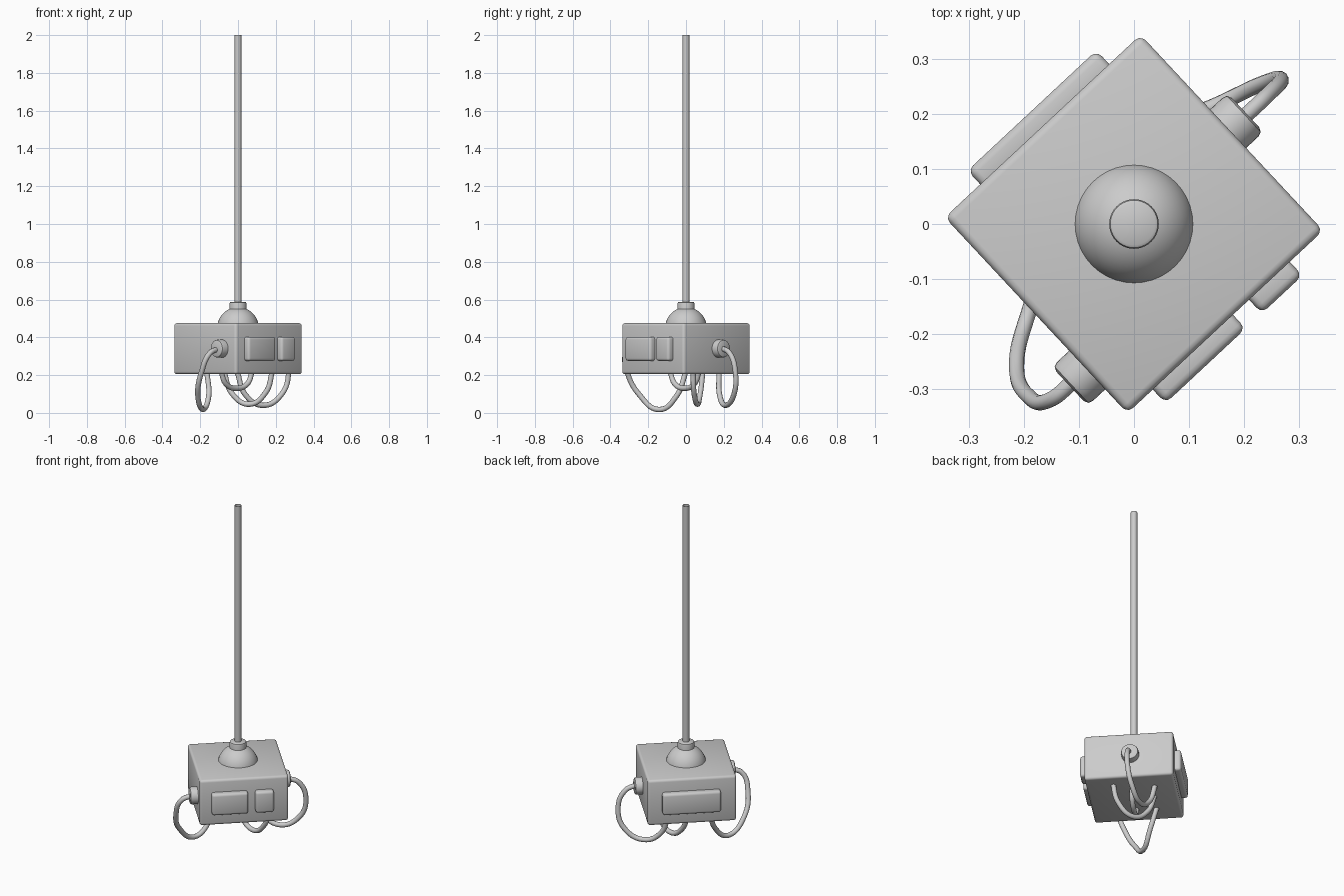
import bpy, bmesh, math
from mathutils import Matrix, Vector

if "Cube" in bpy.data.objects:
    bpy.data.objects.remove(bpy.data.objects["Cube"])

TURN = Matrix.Rotation(math.radians(43), 4, 'Z')   # housing is turned on its axis


def finish(name, bm, matrix=Matrix.Identity(4), angle=40):
    mesh = bpy.data.meshes.new(name)
    bm.to_mesh(mesh)
    bm.free()
    obj = bpy.data.objects.new(name, mesh)
    obj.matrix_world = matrix
    bpy.context.collection.objects.link(obj)
    bpy.ops.object.select_all(action='DESELECT')
    obj.select_set(True)
    bpy.context.view_layer.objects.active = obj
    bpy.ops.object.shade_smooth_by_angle(angle=math.radians(angle))
    return obj


def rounded_box(name, lo, hi, bevel):
    lo, hi = Vector(lo), Vector(hi)
    bm = bmesh.new()
    bmesh.ops.create_cube(bm, size=1, matrix=Matrix.Translation((lo + hi) / 2)
                          @ Matrix.Diagonal((*(hi - lo), 1)))
    bmesh.ops.bevel(bm, geom=bm.edges[:], offset=bevel, segments=3,
                    profile=0.5, affect='EDGES')
    return finish(name, bm, TURN)


def lathe(name, profile, matrix=Matrix.Identity(4), steps=40):
    bm = bmesh.new()
    verts = [bm.verts.new((r, 0, z)) for r, z in profile]
    edges = [bm.edges.new(p) for p in zip(verts, verts[1:])]
    bmesh.ops.spin(bm, geom=verts + edges, cent=(0, 0, 0), axis=(0, 0, 1),
                   angle=math.tau, steps=steps, use_duplicate=False)
    bmesh.ops.remove_doubles(bm, verts=bm.verts, dist=1e-5)
    bmesh.ops.recalc_face_normals(bm, faces=bm.faces)
    return finish(name, bm, matrix)


def cable(name, points, radius=0.014):
    curve = bpy.data.curves.new(name, 'CURVE')
    curve.dimensions = '3D'
    curve.bevel_depth = radius
    curve.bevel_resolution = 4
    spline = curve.splines.new('BEZIER')
    spline.resolution_u = 10
    spline.bezier_points.add(len(points) - 1)
    for bp, co in zip(spline.bezier_points, points):
        bp.co = co
        bp.handle_left_type = bp.handle_right_type = 'AUTO'
    obj = bpy.data.objects.new(name, curve)
    bpy.context.collection.objects.link(obj)
    return obj


# Housing and raised panels
rounded_box("housing", (-0.243, -0.243, 0.205), (0.243, 0.243, 0.475), 0.014)
rounded_box("large_panel", (-0.18, -0.277, 0.275), (0.019, -0.22, 0.402), 0.014)
rounded_box("small_panel", (0.059, -0.277, 0.275), (0.16, -0.22, 0.402), 0.014)
rounded_box("rear_panel", (-0.155, 0.22, 0.275), (0.165, 0.277, 0.402), 0.014)

# Dome mount on top
dome = [(0.11 * math.cos(a), 0.45 + 0.11 * math.sin(a))
        for a in [math.radians(90 * i / 12) for i in range(12)]]
lathe("dome_mount", dome + [(0, 0.56)])
lathe("collar", [(0, 0.53), (0.045, 0.53), (0.045, 0.578), (0.043, 0.585),
                 (0.038, 0.588), (0, 0.588)])

# Long hanging rod, open at the ends
bm = bmesh.new()
bmesh.ops.create_cone(bm, cap_ends=False, segments=24, radius1=0.018,
                      radius2=0.018, depth=1.45,
                      matrix=Matrix.Translation((0, 0, 1.275)))
finish("rod", bm)

# Cable sockets on two opposite sides
socket = [(0, -0.02), (0.048, -0.02), (0.048, 0.03), (0.045, 0.039),
          (0.036, 0.043), (0, 0.043)]
for name, side, y in (("right_socket", 1, 0.01), ("left_socket", -1, -0.136)):
    lathe(name, socket, TURN @ Matrix.Translation((side * 0.243, y, 0.34))
          @ Matrix.Rotation(side * math.pi / 2, 4, 'Y'), 32)

# Drooping cables
cable("left_cable", [(-0.10, -0.275, 0.34), (-0.15, -0.318, 0.315),
                     (-0.192, -0.312, 0.22), (-0.213, -0.25, 0.10),
                     (-0.185, -0.14, 0.018), (-0.155, -0.05, 0.09),
                     (-0.165, 0.0, 0.22)])
cable("right_cable", [(0.19, 0.185, 0.345), (0.24, 0.232, 0.315),
                      (0.267, 0.262, 0.21), (0.228, 0.253, 0.095),
                      (0.13, 0.208, 0.04), (0.04, 0.178, 0.095),
                      (-0.005, 0.175, 0.22)])
cable("middle_cable", [(0.182, 0.038, 0.22), (0.148, 0.042, 0.11),
                       (0.06, 0.06, 0.046), (-0.03, 0.075, 0.1),
                       (-0.075, 0.09, 0.22)])
cable("short_cable", [(-0.09, -0.085, 0.22), (-0.065, -0.06, 0.155),
                      (-0.008, -0.007, 0.13), (0.05, 0.045, 0.155),
                      (0.075, 0.07, 0.22)])
